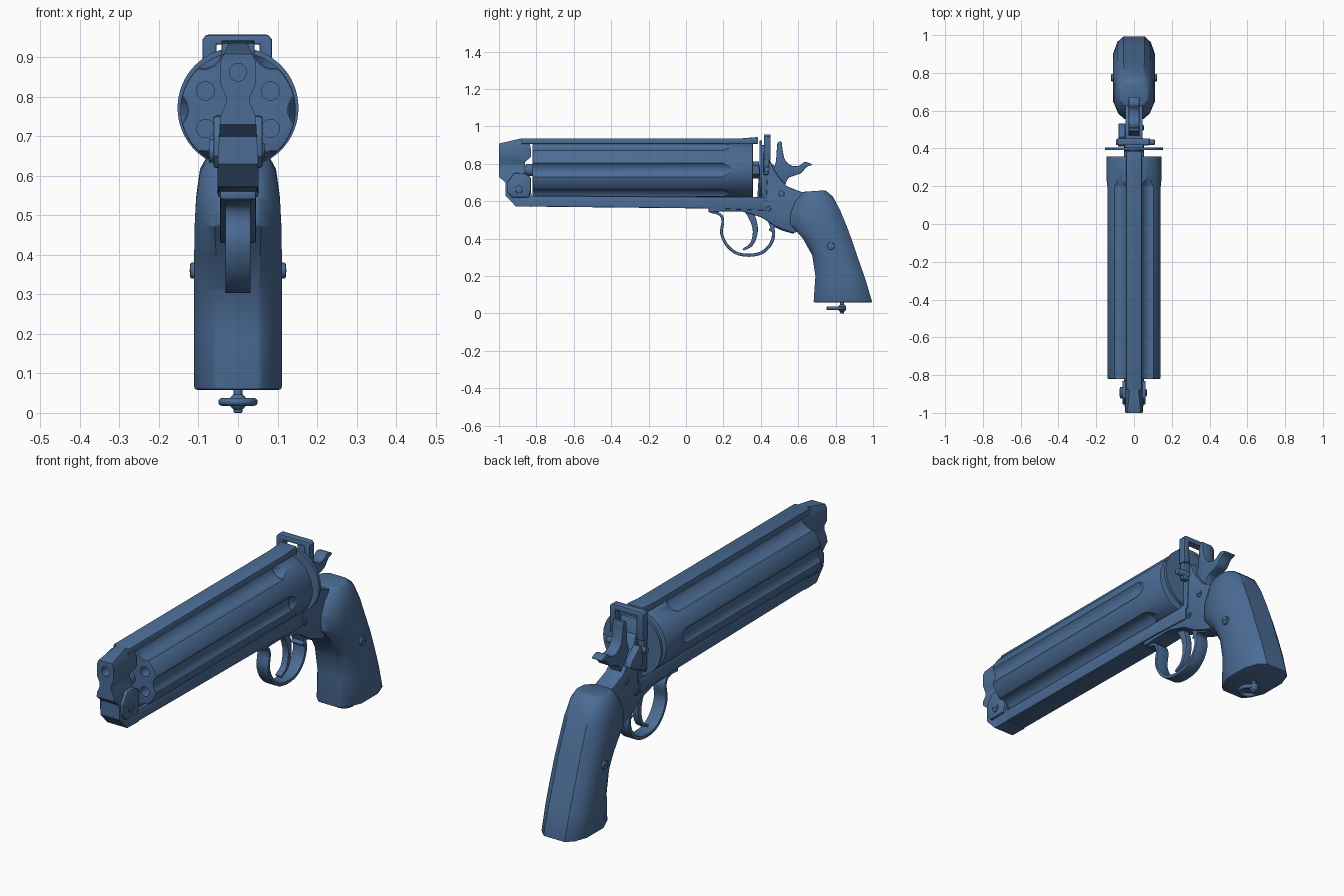
import bpy, bmesh, math
from mathutils import Vector, Matrix

if "Cube" in bpy.data.objects:
    bpy.data.objects.remove(bpy.data.objects["Cube"])

steel = bpy.data.materials.new("blue_steel")
steel.use_nodes = True
COLOUR = (0.07, 0.15, 0.30, 1)
steel.diffuse_color = COLOUR
steel.node_tree.nodes["Principled BSDF"].inputs["Base Color"].default_value = COLOUR

AXIS_Z = 0.767   # height of the cylinder axis


def finish(name, bm, bevel=0.0, segments=2):
    bmesh.ops.recalc_face_normals(bm, faces=bm.faces)
    mesh = bpy.data.meshes.new(name)
    bm.to_mesh(mesh)
    bm.free()
    ob = bpy.data.objects.new(name, mesh)
    bpy.context.collection.objects.link(ob)
    mesh.materials.append(steel)
    if bevel:
        mod = ob.modifiers.new("bevel", 'BEVEL')
        mod.width, mod.segments = bevel, segments
        mod.limit_method, mod.angle_limit = 'ANGLE', math.radians(40)
        apply(ob, mod)
    smooth(ob)
    return ob


def select(ob):
    bpy.ops.object.select_all(action='DESELECT')
    ob.select_set(True)
    bpy.context.view_layer.objects.active = ob


def apply(ob, mod):
    select(ob)
    bpy.ops.object.modifier_apply(modifier=mod.name)


def smooth(ob):
    select(ob)
    bpy.ops.object.shade_smooth_by_angle(angle=math.radians(32))


def boolean(ob, cutter, operation):
    mod = ob.modifiers.new("cut", 'BOOLEAN')
    mod.operation, mod.object, mod.solver = operation, cutter, 'EXACT'
    apply(ob, mod)
    bpy.data.objects.remove(cutter)
    smooth(ob)


def prism(name, pts, a, b, axis='X', bevel=0.0):
    """Extrude a closed outline along X (points are y, z) or Y (points are x, z)."""
    bm = bmesh.new()
    rings = []
    for d in (a, b):
        rings.append([bm.verts.new((d, u, v) if axis == 'X' else (u, d, v)) for u, v in pts])
    bm.faces.new(rings[0])
    bm.faces.new(rings[1])
    n = len(pts)
    for i in range(n):
        j = (i + 1) % n
        bm.faces.new((rings[0][i], rings[0][j], rings[1][j], rings[1][i]))
    return finish(name, bm, bevel)


def rod(name, start, end, r, r2=None, sides=32, bevel=0.0):
    start, end = Vector(start), Vector(end)
    d = end - start
    m = Matrix.Translation((start + end) / 2) @ d.to_track_quat('Z', 'Y').to_matrix().to_4x4()
    bm = bmesh.new()
    bmesh.ops.create_cone(bm, cap_ends=True, segments=sides, radius1=r,
                          radius2=r if r2 is None else r2, depth=d.length, matrix=m)
    return finish(name, bm, bevel)


def spline(pts, steps=6):
    """Smooth path through the points."""
    p = [Vector(q) for q in pts]
    p = [2 * p[0] - p[1]] + p + [2 * p[-1] - p[-2]]
    out = []
    for i in range(1, len(p) - 2):
        a, b, c, d = p[i - 1:i + 3]
        for s in range(steps):
            t = s / steps
            out.append(0.5 * (2 * b + (c - a) * t + (2 * a - 5 * b + 4 * c - d) * t * t
                              + (3 * b - a - 3 * c + d) * t ** 3))
    return out + [p[-2]]


def band(name, path, t0, t1, half):
    """Strip following a smooth side path, thickness going from t0 to t1."""
    c = spline(path)
    left, right = [], []
    for i, q in enumerate(c):
        d = (c[min(i + 1, len(c) - 1)] - c[max(i - 1, 0)]).normalized()
        w = (t0 + (t1 - t0) * i / (len(c) - 1)) / 2
        n = Vector((-d.y, d.x)) * w
        left.append(tuple(q + n))
        right.append(tuple(q - n))
    return prism(name, left + right[::-1], -half, half, bevel=0.003)


def screw(name, side, x, y, z, r, height=0.012):
    rod(name, (side * (x - 0.02), y, z), (side * (x + height), y, z), r, sides=24, bevel=0.004)
    prism(name + "_slot_rib", [(y - r * 0.7, z - 0.003), (y + r * 0.7, z - 0.003),
          (y + r * 0.7, z + 0.003), (y - r * 0.7, z + 0.003)],
          side * x, side * (x + height + 0.002))


# Long fluted cylinder with six bores
cylinder = rod("cylinder", (0, -0.82, AXIS_Z), (0, 0.358, AXIS_Z), 0.146, sides=72, bevel=0.005)
for i in range(6):
    a = math.radians(60 * i)
    fx, fz = 0.178 * math.cos(a), AXIS_Z + 0.178 * math.sin(a)
    flute = rod("flute_cutter", (fx, -0.9, fz), (fx, 0.2, fz), 0.052, sides=28)
    boolean(cylinder, flute, 'DIFFERENCE')
    tip = rod("flute_tip_cutter", (fx, 0.195, fz), (fx, 0.25, fz), 0.052, 0.03, sides=28)
    boolean(cylinder, tip, 'DIFFERENCE')
    bx, bz = 0.095 * math.sin(a), AXIS_Z + 0.095 * math.cos(a)
    bore = rod("bore_cutter", (bx, -0.9, bz), (bx, -0.6, bz), 0.023, sides=24)
    boolean(cylinder, bore, 'DIFFERENCE')
rod("cylinder_axle", (0, -0.88, AXIS_Z), (0, 0.4, AXIS_Z), 0.025)
rod("front_collar", (0, -0.855, AXIS_Z), (0, -0.815, AXIS_Z), 0.032)
rod("ratchet", (0, 0.35, AXIS_Z), (0, 0.39, AXIS_Z), 0.045, sides=6)
rod("recoil_shield", (0, 0.392, 0.772), (0, 0.406, 0.772), 0.153, sides=64)

# Muzzle block: side outline crossed with a waisted front outline
side = [(-1, 0.908), (-0.88, 0.936), (-0.84, 0.93), (-0.83, 0.885), (-0.83, 0.835),
        (-0.86, 0.81), (-0.86, 0.74), (-0.83, 0.725), (-0.825, 0.57), (-0.91, 0.572),
        (-0.965, 0.63), (-0.965, 0.70), (-1, 0.73)]
muzzle = prism("muzzle_block", side, -0.1, 0.1)
half = [(0.022, 0.94), (0.044, 0.89), (0.044, 0.83), (0.03, 0.80), (0.03, 0.785),
        (0.045, 0.75), (0.05, 0.66), (0.053, 0.55)]
section = prism("muzzle_section", half + [(-x, z) for x, z in half[::-1]], -1.1, -0.7, 'Y')
boolean(muzzle, section, 'INTERSECT')
boolean(muzzle, rod("muzzle_bore_cutter", (0, -1.1, 0.862), (0, -0.92, 0.862), 0.022), 'DIFFERENCE')

# Ears and pivot screw at the front
for s, n in ((1, "left"), (-1, "right")):
    prism(n + "_front_ear", [(-0.955, 0.65), (-0.93, 0.62), (-0.84, 0.62), (-0.83, 0.66),
          (-0.83, 0.73), (-0.87, 0.752), (-0.92, 0.75), (-0.955, 0.70)],
          s * 0.03, s * 0.062, bevel=0.006)
screw("front_pivot_screw", -1, 0.062, -0.893, 0.663, 0.03)
screw("front_pivot_end", 1, 0.062, -0.893, 0.663, 0.02, 0.005)

# Straps and rear frame
prism("top_strap", [(-0.88, 0.936), (0.3, 0.936), (0.385, 0.943), (0.385, 0.906), (-0.88, 0.906)],
      -0.042, 0.042, bevel=0.004)
prism("bottom_strap", [(-0.91, 0.572), (0.2, 0.56), (0.42, 0.55), (0.42, 0.622), (-0.87, 0.628)],
      -0.052, 0.052, bevel=0.004)
prism("rear_frame", [(0.12, 0.565), (0.12, 0.54), (0.2, 0.545), (0.3, 0.545), (0.4, 0.515),
      (0.48, 0.465), (0.57, 0.43), (0.66, 0.45), (0.68, 0.63), (0.6, 0.655), (0.54, 0.68),
      (0.5, 0.725), (0.47, 0.77), (0.445, 0.83), (0.405, 0.84), (0.405, 0.62), (0.35, 0.60)],
      -0.046, 0.046, bevel=0.006)
prism("standing_breech", [(0.38, 0.60), (0.43, 0.60), (0.44, 0.80), (0.42, 0.90), (0.40, 0.90)],
      -0.05, 0.05, bevel=0.004)

# Stirrup latch carrying the rear sight
prism("stirrup_latch", [(-0.09, 0.82), (-0.09, 0.945), (-0.08, 0.957), (0.076, 0.957), (0.086, 0.945),
      (0.086, 0.82), (0.055, 0.82), (0.055, 0.932), (-0.055, 0.932), (-0.055, 0.82)],
      0.417, 0.453, 'Y', bevel=0.004)
prism("latch_lever", [(0.412, 0.67), (0.425, 0.66), (0.44, 0.70), (0.435, 0.80), (0.45, 0.86),
      (0.415, 0.86), (0.41, 0.80)], -0.085, -0.048, bevel=0.005)
prism("latch_arm", [(0.415, 0.74), (0.44, 0.74), (0.45, 0.86), (0.415, 0.86)],
      0.045, 0.08, bevel=0.005)
prism("latch_thumb_piece", [(0.44, 0.70), (0.48, 0.69), (0.535, 0.72), (0.52, 0.75), (0.46, 0.80),
      (0.44, 0.78)], -0.082, -0.045, bevel=0.006)
rod("latch_pivot", (-0.095, 0.432, 0.77), (0.11, 0.432, 0.77), 0.015, sides=20, bevel=0.003)

# Hammer with curled spur
outline = spline([(0.452, 0.74), (0.478, 0.80), (0.485, 0.87), (0.49, 0.912), (0.51, 0.916), (0.517, 0.87),
                  (0.53, 0.82), (0.565, 0.79), (0.605, 0.79), (0.635, 0.81), (0.674, 0.795),
                  (0.645, 0.783), (0.615, 0.75), (0.575, 0.735), (0.545, 0.72), (0.52, 0.66)], 4)
prism("hammer", [tuple(p) for p in outline] + [(0.46, 0.66)], -0.028, 0.028, bevel=0.004)

# Trigger and its guard
band("trigger_guard", [(0.13, 0.545), (0.18, 0.53), (0.197, 0.495), (0.19, 0.43), (0.215, 0.37), (0.265, 0.325),
     (0.335, 0.311), (0.405, 0.325), (0.452, 0.37), (0.468, 0.43), (0.445, 0.50)], 0.014, 0.018, 0.032)
band("guard_tang", [(0.45, 0.44), (0.475, 0.47), (0.52, 0.455), (0.58, 0.44)], 0.02, 0.03, 0.032)
band("trigger", [(0.335, 0.55), (0.362, 0.49), (0.37, 0.43), (0.35, 0.37), (0.305, 0.34)],
     0.04, 0.012, 0.016)

# Grip lofted from eight-sided sections: front (y, z), back (y, z), half width
stations = [((0.625, 0.65), (0.745, 0.658), 0.075), ((0.585, 0.60), (0.785, 0.625), 0.096),
            ((0.56, 0.54), (0.825, 0.55), 0.106), ((0.555, 0.475), (0.862, 0.46), 0.11),
            ((0.625, 0.40), (0.895, 0.37), 0.111), ((0.675, 0.31), (0.925, 0.28), 0.111),
            ((0.692, 0.20), (0.96, 0.18), 0.111), ((0.682, 0.058), (0.996, 0.058), 0.111)]
bm = bmesh.new()
rings = []
for front, back, w in stations:
    f, b = Vector(front), Vector(back)
    sec = [(0, 0.5), (0.1, 0.76), (0.3, 1), (0.7, 1), (0.9, 0.8), (1, 0.5)]
    sec = [(u, k * w) for u, k in sec] + [(u, -k * w) for u, k in sec[::-1]]
    rings.append([bm.verts.new((x, *(f.lerp(b, u)))) for u, x in sec])
for r0, r1 in zip(rings, rings[1:]):
    for i in range(len(r0)):
        j = (i + 1) % len(r0)
        bm.faces.new((r0[i], r0[j], r1[j], r1[i]))
bm.faces.new(rings[0])
bm.faces.new(rings[-1])
finish("grip", bm, bevel=0.008)

# Small screws on both sides
for s, n in ((1, "left"), (-1, "right")):
    screw(n + "_grip_screw", s, 0.109, 0.775, 0.36, 0.02)
    screw(n + "_frame_screw", s, 0.046, 0.44, 0.56, 0.014, 0.005)
    screw(n + "_hammer_screw", s, 0.046, 0.51, 0.64, 0.016, 0.005)

# Lanyard post and ring
rod("lanyard_post", (0, 0.835, 0.07), (0, 0.835, 0.0), 0.011, sides=20, bevel=0.003)
bm = bmesh.new()
bmesh.ops.create_uvsphere(bm, u_segments=20, v_segments=12, radius=0.022,
                          matrix=Matrix.Translation((0, 0.835, 0.028)))
finish("lanyard_ball", bm)
bpy.ops.mesh.primitive_torus_add(major_radius=0.04, minor_radius=0.01, major_segments=40,
                                 minor_segments=12, location=(0, 0.80, 0.028))
ring = bpy.context.object
ring.name = "lanyard_ring"
ring.data.materials.append(steel)
smooth(ring)
